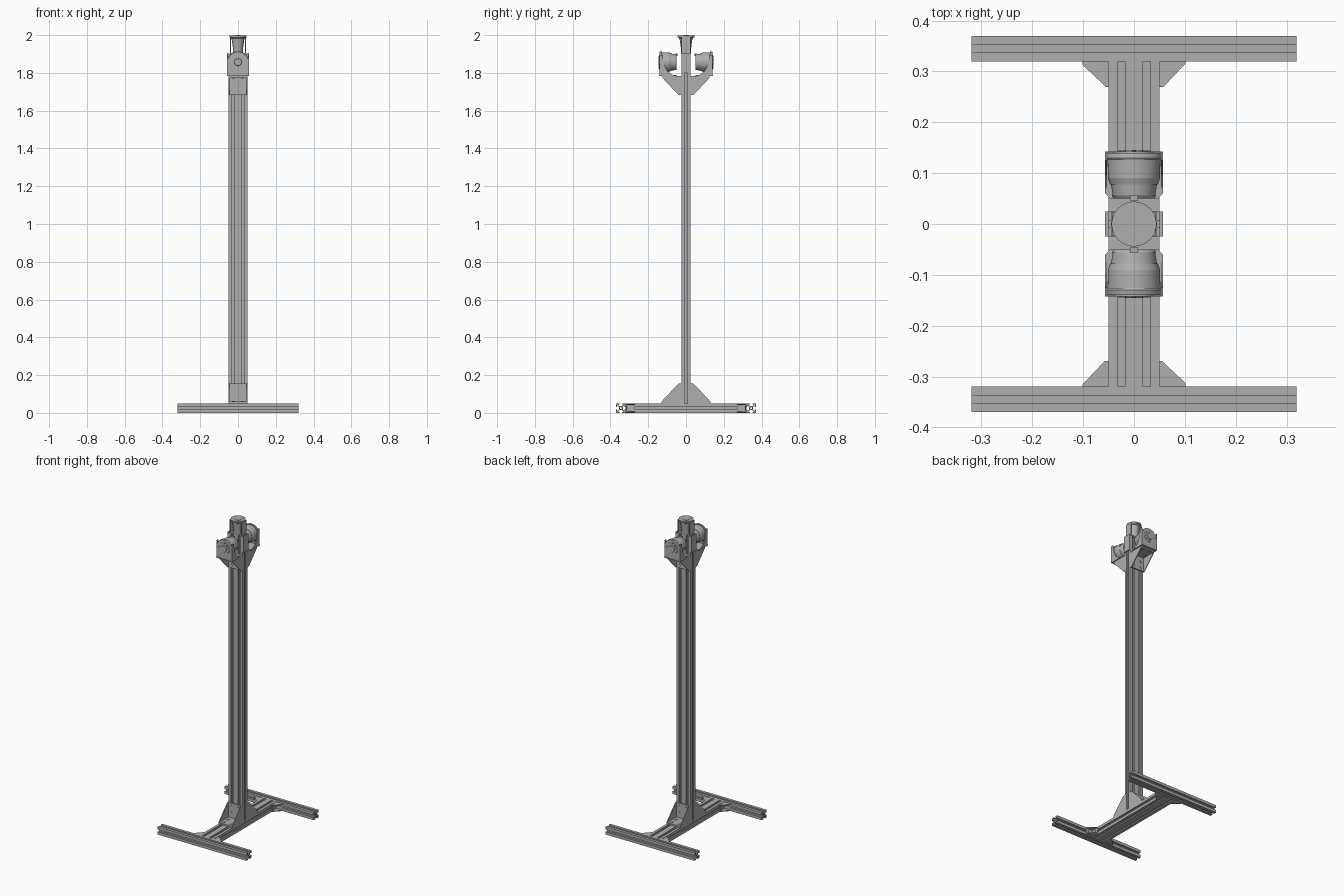
import bpy, bmesh, math
from mathutils import Matrix, Vector

cube = bpy.data.objects.get("Cube")
if cube:
    bpy.data.objects.remove(cube, do_unlink=True)

GREY = (0.43, 0.43, 0.43, 1)
mat = bpy.data.materials.new("aluminium grey")
mat.use_nodes = True
mat.diffuse_color = GREY
mat.node_tree.nodes["Principled BSDF"].inputs["Base Color"].default_value = GREY

T = Matrix.Translation
def R(deg, axis): return Matrix.Rotation(math.radians(deg), 4, axis)


def finish(name, bm, matrix=Matrix()):
    bmesh.ops.recalc_face_normals(bm, faces=bm.faces)
    mesh = bpy.data.meshes.new(name)
    bm.to_mesh(mesh)
    bm.free()
    mesh.materials.append(mat)
    ob = bpy.data.objects.new(name, mesh)
    bpy.context.collection.objects.link(ob)
    ob.matrix_world = matrix
    return ob


def add_box(bm, lo, hi):
    lo, hi = Vector(lo), Vector(hi)
    bmesh.ops.create_cube(bm, size=1, matrix=T((lo + hi) / 2) @ Matrix.Diagonal((*(hi - lo), 1)))


def add_cyl(bm, r1, r2, depth, matrix, n=32):
    # cylinder standing on the local origin
    bmesh.ops.create_cone(bm, cap_ends=True, segments=n, radius1=r1, radius2=r2,
                          depth=depth, matrix=matrix @ T((0, 0, depth / 2)))


def add_prism(bm, pts, vec):
    face = bm.faces.new([bm.verts.new(p) for p in pts])
    ext = bmesh.ops.extrude_face_region(bm, geom=[face], use_keep_orig=True)
    bmesh.ops.translate(bm, vec=vec, verts=[v for v in ext["geom"] if isinstance(v, bmesh.types.BMVert)])


# Slotted rail: square cells side by side, with T-slots on every outer side
CELL = 0.05
SLOT = [(-.007, 0), (-.007, .005), (-.0145, .005), (-.0075, .0145)]
SLOT += [(-t, d) for t, d in reversed(SLOT)]


def rail(name, cells, length, matrix):
    w, h = cells * CELL / 2, CELL / 2
    outline = []
    for corner, along, inward, count in (
            ((-w, -h), (1, 0), (0, 1), cells), ((w, -h), (0, 1), (-1, 0), 1),
            ((w, h), (-1, 0), (0, -1), cells), ((-w, h), (0, -1), (1, 0), 1)):
        c, a, n = Vector(corner), Vector(along), Vector(inward)
        outline.append(c)
        for i in range(count):
            mid = c + a * CELL * (i + 0.5)
            outline += [mid + a * t + n * d for t, d in SLOT]
    loops = [outline]
    for i in range(cells):
        cx = -w + CELL * (i + 0.5)
        loops.append([Vector((cx + .005 * math.cos(k * math.pi / 6), .005 * math.sin(k * math.pi / 6)))
                      for k in range(12)])
    bm = bmesh.new()
    edges = []
    for loop in loops:
        vs = [bm.verts.new((p.x, p.y, 0)) for p in loop]
        edges += [bm.edges.new((vs[i - 1], vs[i])) for i in range(len(vs))]
    bmesh.ops.triangle_fill(bm, edges=edges, use_beauty=True, normal=(0, 0, 1))
    ext = bmesh.ops.extrude_face_region(bm, geom=bm.faces[:], use_keep_orig=True)
    bmesh.ops.translate(bm, vec=(0, 0, length), verts=[v for v in ext["geom"] if isinstance(v, bmesh.types.BMVert)])
    return finish(name, bm, matrix)


rail("upright_post", 2, 1.85, T((0, 0, .05)))
rail("base_beam", 2, .64, T((0, .32, .025)) @ R(90, 'X'))
for side, label in ((-1, "front"), (1, "back")):
    rail(label + "_foot_rail", 1, .64, T((-.32, side * .345, .025)) @ R(90, 'Y'))


# Angle bracket: legs along local +X and +Z, width along Y, cheeks at both ends
def bracket(name, leg, width, bolts, matrix):
    bm = bmesh.new()
    t, h = leg * .09, width / 2
    add_box(bm, (0, -h, 0), (leg, h, t))
    add_box(bm, (0, -h, 0), (t, h, leg))
    for y in (-h, h - .005):
        add_prism(bm, [(0, y, 0), (leg, y, 0), (leg, y, t), (t * 1.6, y, leg), (0, y, leg)], (0, .005, 0))
    for y in ([-.025, .025] if bolts == 2 else [0]):
        for k in ([.4, .8] if bolts == 2 else [.55]):
            add_cyl(bm, .008, .008, .003, T((leg * k, y, t)), 12)
            add_cyl(bm, .008, .008, .003, T((t, y, leg * k)) @ R(90, 'Y'), 12)
    finish(name, bm, matrix)


# Camera-like round unit facing local +Y, sitting on a cradle
def side_unit(label, matrix):
    axis = T((0, 0, 1.857)) @ R(-90, 'X')
    bm = bmesh.new()
    for y, r1, r2, depth in ((.05, .04, .044, .006), (.056, .042, .045, .022), (.078, .047, .051, .012),
                             (.09, .051, .052, .036), (.126, .055, .057, .004), (.13, .057, .055, .01),
                             (.14, .038, .038, .003), (.143, .02, .018, .003)):
        add_cyl(bm, r1, r2, depth, axis @ T((0, 0, y)), 48)
    for k in range(8):
        add_cyl(bm, .004, .004, .003, axis @ R(k * 45, 'Z') @ T((.029, 0, .142)), 10)
    add_box(bm, (-.008, .045, 1.89), (.008, .056, 1.902))
    finish(label + "_round_unit", bm, matrix)

    bm = bmesh.new()
    add_prism(bm, [(-.057, .143, 1.783), (-.057, .06, 1.783), (-.047, .05, 1.783),
                   (.047, .05, 1.783), (.057, .06, 1.783), (.057, .143, 1.783)], (0, 0, .006))
    add_box(bm, (-.057, .136, 1.783), (.057, .141, 1.857))
    for x in (-.057, .053):
        add_prism(bm, [(x, .141, 1.783), (x, .06, 1.783), (x, .095, 1.805),
                       (x, .115, 1.84), (x, .125, 1.895), (x, .141, 1.895)], (.004, 0, 0))
    finish(label + "_unit_cradle", bm, matrix)


for side, label in ((-1, "front"), (1, "back")):
    turn = R(90 * side, 'Z')
    bracket(label + "_base_bracket", .105, .1, 2, T((0, side * .025, .05)) @ turn)
    bracket(label + "_top_bracket", .1, .1, 2, T((0, side * .025, 1.783)) @ turn @ R(180, 'X'))
    side_unit(label, R(0 if side > 0 else 180, 'Z'))
    # corner brackets lie flat between the beam and the foot rail
    for sx, hand in ((-1, "right"), (1, "left")):
        m = Matrix(((sx, 0, 0, sx * .05), (0, 0, -side, side * .32), (0, 1, 0, .025), (0, 0, 0, 1)))
        bm_name = label + "_" + hand + "_corner_bracket"
        # proper rotation only: swap the legs where the frame would mirror
        if m.to_3x3().determinant() < 0:
            m = m @ Matrix(((0, 0, 1, 0), (0, 1, 0, 0), (1, 0, 0, 0), (0, 0, 0, 1)))
        bracket(bm_name, .051, .044, 1, m)

# Upward-facing unit on top of the post
bm = bmesh.new()
for z, r1, r2, depth in ((1.9, .025, .027, .03), (1.93, .027, .034, .052), (1.982, .034, .042, .006),
                         (1.988, .044, .044, .009), (1.997, .024, .024, .002), (1.999, .012, .012, .001)):
    add_cyl(bm, r1, r2, depth, T((0, 0, z)), 48)
for k in range(8):
    add_cyl(bm, .003, .003, .002, R(k * 45, 'Z') @ T((.03, 0, 1.996)), 10)
finish("top_round_unit", bm)

# Mount holding the top unit to the post sides
bm = bmesh.new()
add_box(bm, (-.045, -.025, 1.9), (.045, .025, 1.906))
for s in (-1, 1):
    add_box(bm, (min(s * .038, s * .043), -.024, 1.9), (max(s * .038, s * .043), .024, 1.99))
    add_box(bm, (min(s * .05, s * .057), -.025, 1.8), (max(s * .05, s * .057), .025, 1.906))
finish("top_unit_mount", bm)

# Smooth the round parts while keeping hard edges
for ob in bpy.context.collection.objects:
    if ob.type == 'MESH' and "round_unit" in ob.name:
        bpy.ops.object.select_all(action='DESELECT')
        ob.select_set(True)
        bpy.context.view_layer.objects.active = ob
        bpy.ops.object.shade_smooth_by_angle(angle=math.radians(30))
